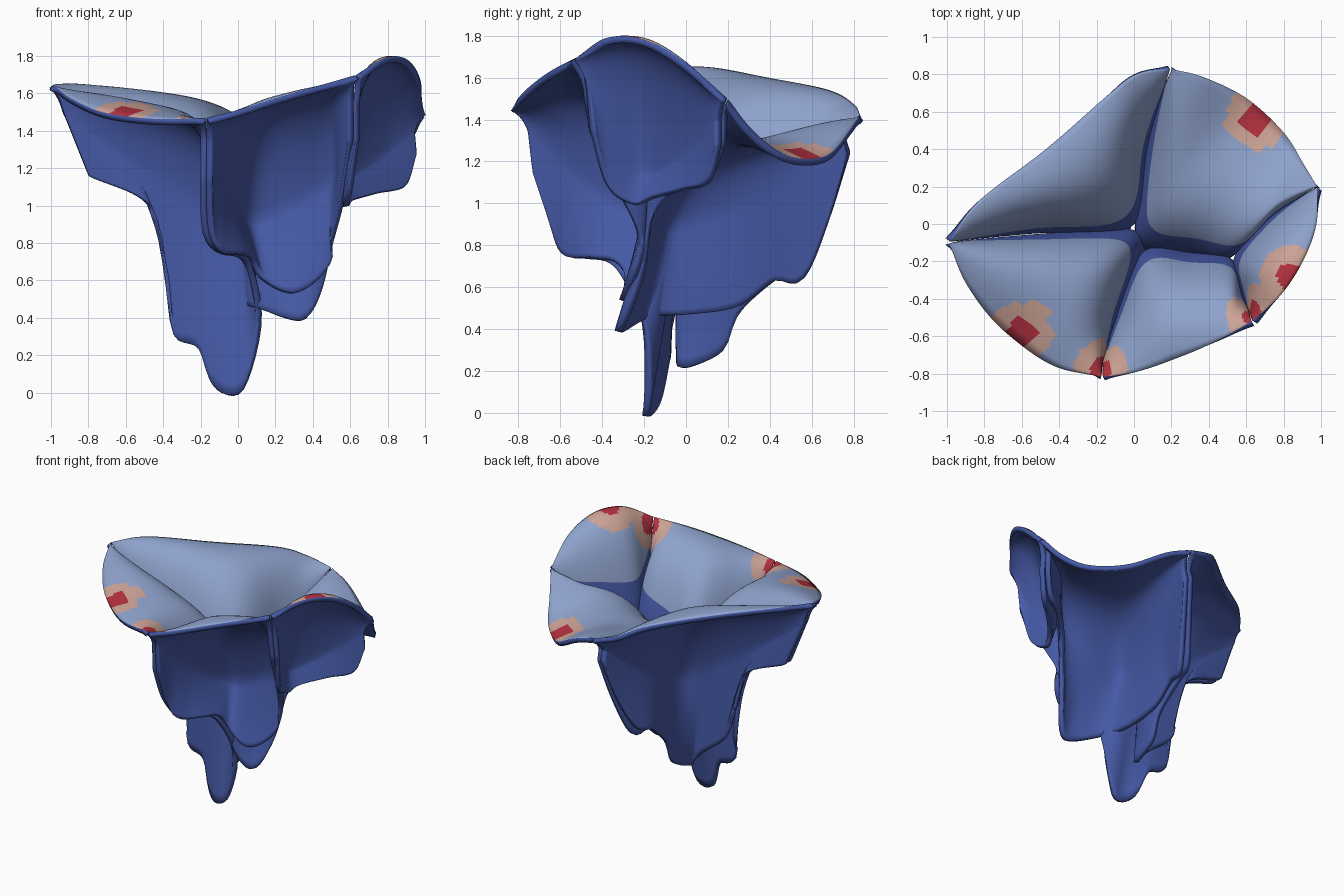
import bpy
from math import sin, pi
from mathutils import Vector as V

if "Cube" in bpy.data.objects:
    bpy.data.objects.remove(bpy.data.objects["Cube"])

NU, NB, NF = 64, 18, 12   # samples along a leaflet, down its belly, down its free flap


def material(name, colour):
    m = bpy.data.materials.new(name)
    m.diffuse_color = (*colour, 1)
    m.use_nodes = True
    m.node_tree.nodes["Principled BSDF"].inputs["Base Color"].default_value = m.diffuse_color
    return m


# Outer shell is blue; the inner shell (slots 4-7) shows pale bellies with warm patches
BLUE = material("blue_tissue", (0.06, 0.1, 0.38))
MATS = [BLUE] * 4 + [material("pale_tissue", (0.27, 0.36, 0.6)), material("warm_tissue", (0.6, 0.36, 0.3)),
                     material("red_tissue", (0.45, 0.03, 0.05)), BLUE]
HOT_SPOTS = [V(p) for p in ((0.67, 0.6, 1.25), (0.85, -0.28, 1.76), (0.66, -0.48, 1.66),
                            (-0.62, -0.6, 1.5), (-0.17, -0.8, 1.42))]


def sample(points, n, flat=False):
    """Smooth curve through the points, resampled by length (plan length if flat)."""
    p = [V(q) for q in points]
    p = [2 * p[0] - p[1]] + p + [2 * p[-1] - p[-2]]
    fine = []
    for a, b, c, d in zip(p, p[1:], p[2:], p[3:]):
        for k in range(16):
            t = k / 16
            fine.append(0.5 * (2 * b + (c - a) * t + (2 * a - 5 * b + 4 * c - d) * t * t
                               + (3 * b - a - 3 * c + d) * t ** 3))
    fine.append(p[-2])
    dist = [0]
    for a, b in zip(fine, fine[1:]):
        e = b - a
        dist.append(dist[-1] + (e.xy.length + 0.15 * abs(e.z) if flat else e.length))
    out, k = [], 0
    for i in range(n + 1):
        s = dist[-1] * i / n
        while k < len(fine) - 2 and dist[k + 1] < s:
            k += 1
        out.append(fine[k].lerp(fine[k + 1], min(1, (s - dist[k]) / max(1e-9, dist[k + 1] - dist[k]))))
    return out


def relax(line, times):
    """Round off the corners of a sampled curve, keeping its ends."""
    for _ in range(times):
        line = [line[0]] + [(a + 2 * b + c) / 4 for a, b, c in zip(line, line[1:], line[2:])] + [line[-1]]
    return line


def leaflet(name, bulge, rim, seam, edge):
    """Sheet from the rim over a domed belly to the closing seam, then down to the ragged edge."""
    R, K, F = sample(rim, NU), relax(sample(seam, NU, True), 5), sample(edge, NU, True)
    verts, faces, mats = [], [], []
    rows = NB + NF + 1
    for i, (r, k, f) in enumerate(zip(R, K, F)):
        dome = sin(pi * i / NU) ** 0.7
        c = r.lerp(k, 0.72)
        c.z = r.z + bulge * dome + (k.z - r.z) * 0.4 * (1 - dome)
        for j in range(NB):
            t = j / NB
            verts.append(r * (1 - t) ** 2 + c * 2 * t * (1 - t) + k * t * t)
        for j in range(NF + 1):
            verts.append(k.lerp(f, j / NF))
    for i in range(NU):
        for j in range(rows - 1):
            a, b = i * rows + j, (i + 1) * rows + j
            faces.append((a, b, b + 1, a + 1))
            near = min((verts[a] - h).length for h in HOT_SPOTS)
            mats.append(2 if near < 0.08 else 1 if near < 0.17 else 0 if j < NB - 3 else 3)
    me = bpy.data.meshes.new(name)
    me.from_pydata(verts, [], faces)
    for m in MATS:
        me.materials.append(m)
    me.polygons.foreach_set("material_index", mats)
    ob = bpy.data.objects.new(name, me)
    bpy.context.collection.objects.link(ob)
    smooth = ob.modifiers.new("smooth", 'SMOOTH')
    smooth.factor, smooth.iterations = 0.5, 3
    solid = ob.modifiers.new("thickness", 'SOLIDIFY')
    solid.thickness, solid.offset, solid.material_offset = 0.034, 1, 4
    bpy.ops.object.select_all(action='DESELECT')
    ob.select_set(True)
    bpy.context.view_layer.objects.active = ob
    bpy.ops.object.shade_smooth_by_angle(angle=0.9)


# Rim corners where neighbouring leaflets meet
left, back, right = (-0.99, -0.1, 1.65), (0.2, 0.83, 1.42), (0.98, 0.2, 1.5)
corner, front = (0.63, -0.52, 1.7), (-0.17, -0.82, 1.47)

# Closing seams, each running from the rim inwards
mid_a, mid_b, triple = (0, -0.02, 0.9), (0.05, -0.13, 0.9), (0.53, -0.18, 1.14)
s_left = [(-0.94, -0.09, 1.5), (-0.5, -0.05, 1.18), mid_a]
s_back = [(0.17, 0.76, 1.32), (0.07, 0.4, 1.05), mid_a]
s_right = [(0.93, 0.17, 1.4), (0.72, 0.03, 1.24), triple]
s_corner = [(0.62, -0.48, 1.55), (0.57, -0.35, 1.3), triple]
s_front = [(-0.17, -0.75, 1.36), (-0.08, -0.45, 1.08), mid_b]
s_inner = (0.3, -0.15, 1.0)

leaflet("back_left_leaflet", 0.1,
        [left, (-0.84, 0.12, 1.65), (-0.5, 0.39, 1.6), (-0.15, 0.69, 1.54), (0.02, 0.81, 1.47), back],
        s_left + s_back[1::-1],
        [(-0.8, -0.06, 1.15), (-0.5, -0.03, 1.02), (-0.41, -0.02, 0.78), (-0.34, -0.02, 0.5),
         (-0.15, -0.02, 0.33), (-0.02, -0.04, 0.2), (0, 0.18, 0.28), (0, 0.25, 0.46), (-0.01, 0.45, 0.64),
         (0.02, 0.57, 0.68), (0.1, 0.68, 0.92), (0.17, 0.78, 1.25)])

leaflet("back_right_leaflet", 0.3,
        [back, (0.38, 0.79, 1.35), (0.62, 0.68, 1.22), (0.81, 0.5, 1.22), (0.91, 0.33, 1.34), right],
        s_back + [mid_b, s_inner] + s_right[::-1],
        [(0.17, 0.78, 1.25), (0.11, 0.68, 0.9), (0.04, 0.56, 0.62), (0.01, 0.42, 0.63),
         (0.01, 0.25, 0.5), (0.02, 0, 0.46), (0.08, -0.2, 0.45), (0.3, -0.34, 0.38),
         (0.4, -0.32, 0.42), (0.48, -0.22, 0.65), (0.53, -0.15, 0.97), (0.68, 0, 1.08),
         (0.85, 0.1, 1.13), (0.93, 0.17, 1.3)])

leaflet("right_leaflet", 0.08,
        [right, (0.98, 0, 1.67), (0.91, -0.2, 1.78), (0.79, -0.38, 1.79), corner],
        s_right + s_corner[1::-1],
        [(0.94, 0.17, 1.28), (0.88, 0.12, 1.1), (0.74, 0, 1.06), (0.6, -0.15, 1.02),
         (0.56, -0.25, 0.99), (0.58, -0.38, 1.08), (0.63, -0.46, 1.35)])

leaflet("front_right_leaflet", 0.1,
        [corner, (0.43, -0.64, 1.64), (0.2, -0.74, 1.57), (0, -0.8, 1.51), front],
        s_corner + [s_inner, mid_b] + s_front[1::-1],
        [(0.62, -0.45, 1.35), (0.57, -0.3, 1.03), (0.51, -0.2, 0.8), (0.46, -0.24, 0.63),
         (0.3, -0.29, 0.52), (0.12, -0.27, 0.6), (0.06, -0.33, 0.71), (0, -0.45, 0.73),
         (-0.1, -0.56, 0.74), (-0.16, -0.62, 0.85), (-0.17, -0.73, 1.15)])

leaflet("front_left_leaflet", 0.26,
        [front, (-0.45, -0.76, 1.46), (-0.72, -0.57, 1.49), (-0.9, -0.33, 1.57), left],
        s_front + [mid_a] + s_left[1::-1],
        [(-0.17, -0.73, 1.15), (-0.16, -0.62, 0.83), (-0.08, -0.54, 0.74), (0.04, -0.38, 0.72),
         (0.1, -0.28, 0.6), (0.13, -0.18, 0.35), (0.05, -0.17, 0.03), (-0.03, -0.18, -0.04),
         (-0.13, -0.12, 0.03), (-0.2, -0.08, 0.22), (-0.35, -0.07, 0.29), (-0.38, -0.07, 0.6),
         (-0.42, -0.07, 0.82), (-0.5, -0.07, 1.02), (-0.8, -0.08, 1.15)])
